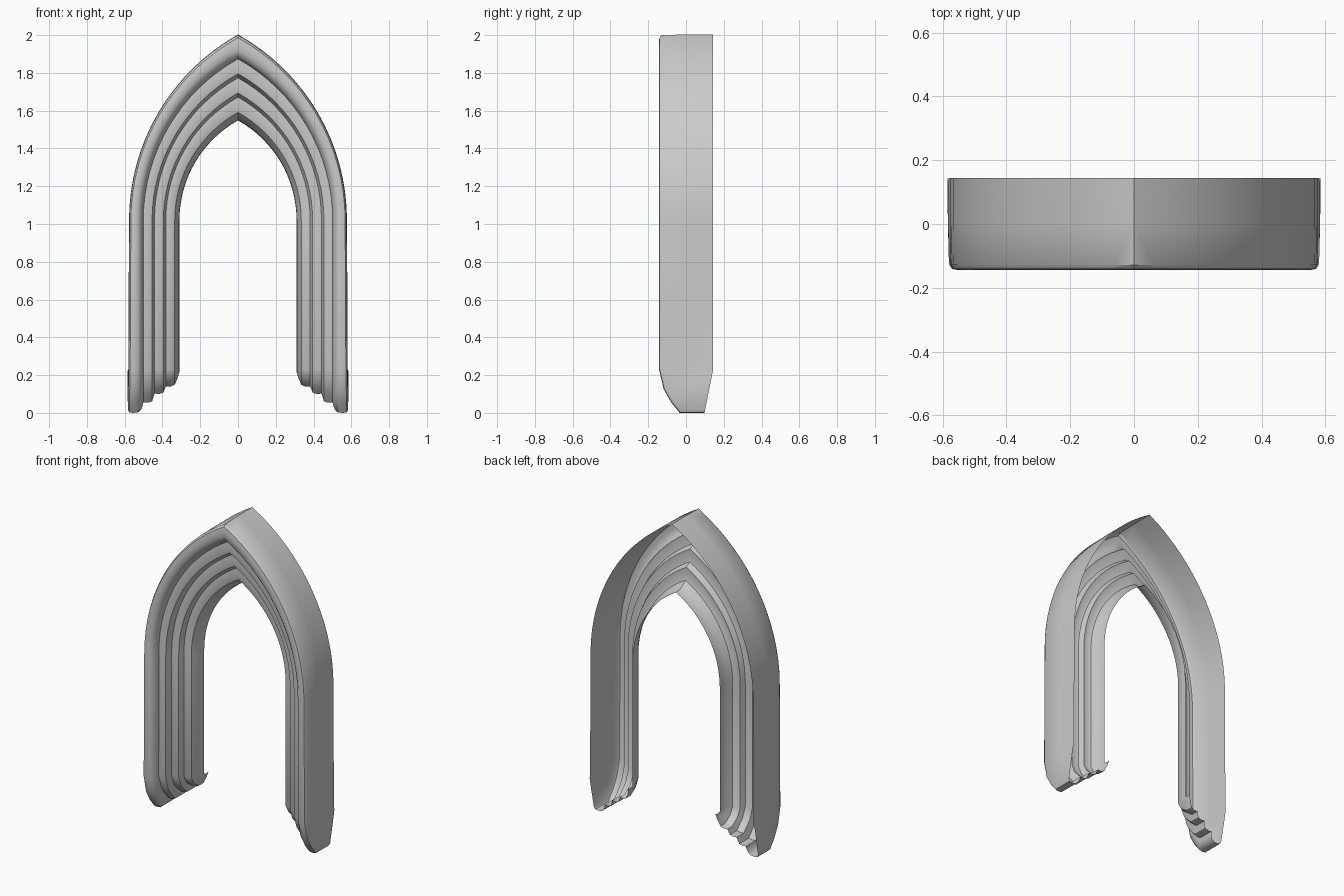
import bpy
import bmesh
from math import sqrt, atan2, cos, sin

if "Cube" in bpy.data.objects:
    bpy.data.objects.remove(bpy.data.objects["Cube"])

HALF_W, SPRING, RISE = 0.575, 1.02, 0.98   # outer half width, spring height, arch rise
FRONT, DEPTH = -0.144, 0.288
PIVOT = (0.143, 0.225)                     # where the curled foot sections converge

# Moulding section (x, y): back of outer wall, front roll, stepped scallops, inner lip
profile = [(.577, .144), (.577, 0), (.575, -.128), (.567, -.141), (.55, -.144),
           (.53, -.142), (.514, -.128), (.505, -.108), (.501, -.088),
           (.476, -.090), (.455, -.083), (.442, -.042),
           (.418, -.044), (.395, -.037), (.382, -.003),
           (.358, -.005), (.335, .005), (.318, .045), (.312, .07), (.31, .10)]

# Pointed arch arc: circle with its centre beyond the middle
c = (RISE ** 2 - HALF_W ** 2) / (2 * HALF_W)
R = HALF_W + c
top = atan2(RISE, c)
N = 16
arc = [(R * cos(top * (1 - i / N)) - c, R * sin(top * (1 - i / N))) for i in range(N + 1)]
arc[0] = (0.0, RISE)

# Foot: the section swings backwards (start y, start z, widening, depth squeeze)
foot = [(FRONT, .235, .004, DEPTH), (-.118, .125, .006, .26),
        (-.078, .055, .007, .235), (-.033, 0, .008, .225), (.098, 0, .008, .225)]

bm = bmesh.new()
rows = []
for ax, az in arc:
    rows.append([bm.verts.new((ax * x / HALF_W, y, SPRING + az * x / HALF_W)) for x, y in profile])
for y0, z0, wide, squeeze in foot:
    row = []
    for x, y in profile:
        t = min(1, (y - FRONT) / squeeze)
        w = wide if x > .54 else 0
        row.append(bm.verts.new((x + w, y0 + (PIVOT[0] - y0) * t, z0 + (PIVOT[1] - z0) * t)))
    rows.append(row)
for a, b in zip(rows, rows[1:]):
    for j in range(len(profile) - 1):
        bm.faces.new((a[j], a[j + 1], b[j + 1], b[j]))
bmesh.ops.remove_doubles(bm, verts=bm.verts, dist=0.0005)

mesh = bpy.data.meshes.new("pointed_arch_moulding")
bm.to_mesh(mesh)
bm.free()
arch = bpy.data.objects.new("pointed_arch_moulding", mesh)
bpy.context.collection.objects.link(arch)
bpy.context.view_layer.objects.active = arch
arch.select_set(True)

# Mirror the half arch, joined at the apex
mirror = arch.modifiers.new("mirror", 'MIRROR')
mirror.use_clip = True
bpy.ops.object.modifier_apply(modifier="mirror")
bpy.ops.object.shade_smooth_by_angle(angle=0.7)
